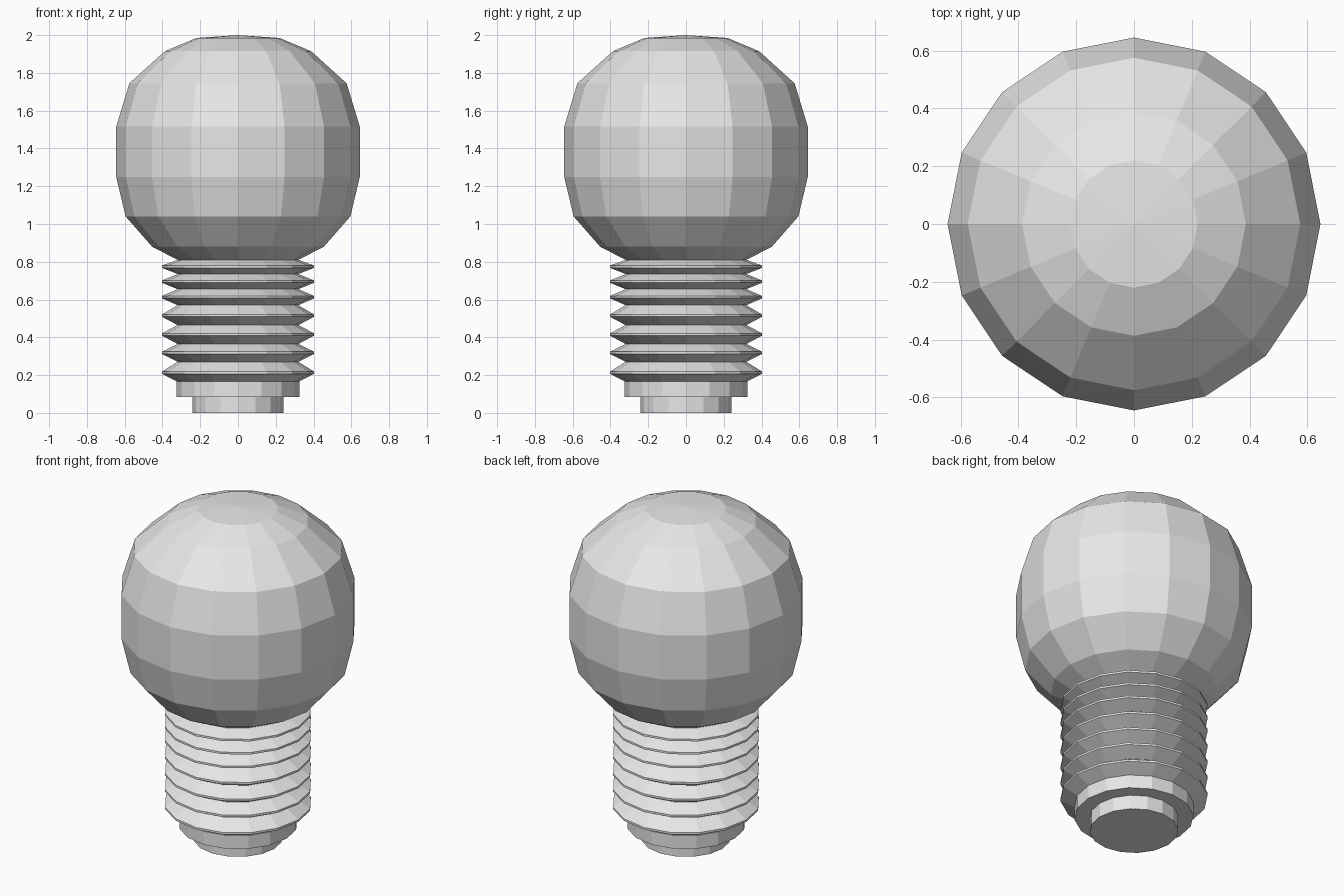
import bpy
import bmesh
from math import cos, sin, tau

SIDES = 16

cube = bpy.data.objects.get("Cube")
if cube:
    bpy.data.objects.remove(cube, do_unlink=True)

grey = bpy.data.materials.new("plain grey")
grey.use_nodes = True
grey.diffuse_color = (0.8, 0.8, 0.8, 1)
grey.node_tree.nodes["Principled BSDF"].inputs["Base Color"].default_value = (0.8, 0.8, 0.8, 1)


def lathe(name, profile):
    """Spin a bottom-to-top (radius, height) profile; zero radius makes a pole."""
    bm = bmesh.new()
    rings = []
    for r, z in profile:
        count = SIDES if r > 0 else 1
        rings.append([bm.verts.new((r * cos(tau * i / SIDES), r * sin(tau * i / SIDES), z))
                      for i in range(count)])
    for low, high in zip(rings, rings[1:]):
        for i in range(SIDES):
            j = (i + 1) % SIDES
            if len(low) == 1:
                bm.faces.new((low[0], high[j], high[i]))
            elif len(high) == 1:
                bm.faces.new((low[i], low[j], high[0]))
            else:
                bm.faces.new((low[i], low[j], high[j], high[i]))
    bmesh.ops.recalc_face_normals(bm, faces=bm.faces)
    mesh = bpy.data.meshes.new(name)
    bm.to_mesh(mesh)
    bm.free()
    mesh.materials.append(grey)
    obj = bpy.data.objects.new(name, mesh)
    bpy.context.collection.objects.link(obj)
    return obj


# Faceted globe, open where it meets the screw base
lathe("glass_bulb", [(0.32, 0.81), (0.455, 0.88), (0.595, 1.04), (0.645, 1.25),
                     (0.645, 1.515), (0.575, 1.745), (0.387, 1.915),
                     (0.22, 1.985), (0, 2.0)])

# Stacked ridges with narrow flat crests
valleys = [0.165, 0.27, 0.365, 0.465, 0.57, 0.655, 0.735, 0.81]
crests = [0.213, 0.318, 0.415, 0.515, 0.613, 0.695, 0.774]
thread = [(0.32, valleys[0])]
for crest, valley in zip(crests, valleys[1:]):
    thread += [(0.403, crest - 0.006), (0.403, crest + 0.006), (0.32, valley)]
lathe("screw_thread", thread)

# Stepped foot with a closed underside
lathe("collar", [(0.242, 0.085), (0.325, 0.085), (0.325, 0.165), (0.32, 0.165)])
lathe("contact_foot", [(0, 0), (0.242, 0), (0.242, 0.085)])
